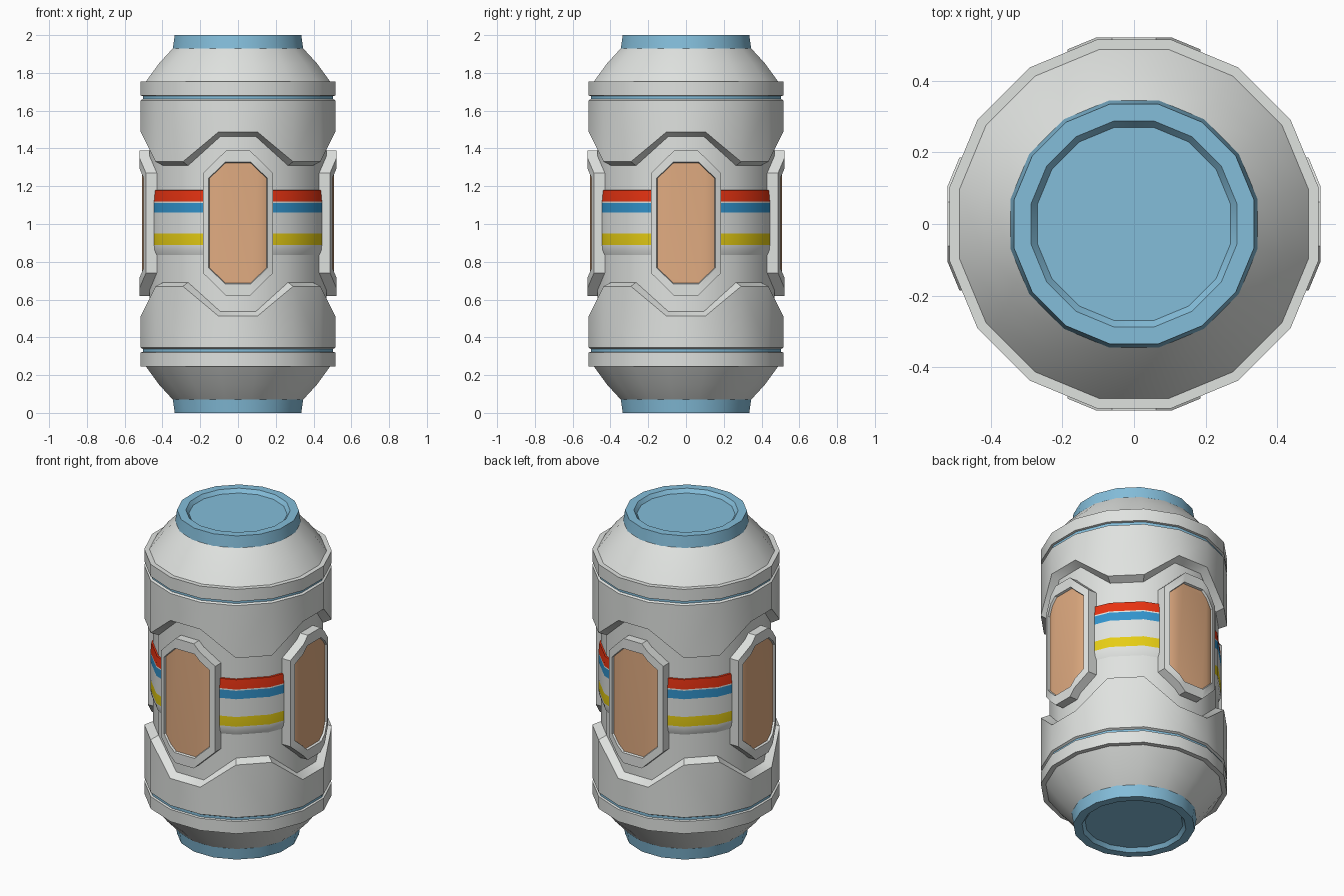
import bpy, bmesh, math

if "Cube" in bpy.data.objects:
    bpy.data.objects.remove(bpy.data.objects["Cube"])

SIDES = 16
STEP = 2 * math.pi / SIDES
COS = math.cos(STEP / 2)
SLOPE = math.tan(STEP)


def material(name, rgb):
    m = bpy.data.materials.new(name)
    m.diffuse_color = (*rgb, 1)
    m.use_nodes = True
    m.node_tree.nodes["Principled BSDF"].inputs["Base Color"].default_value = m.diffuse_color
    return m


GREY = material("light_grey", (0.74, 0.76, 0.74))
BLUE = material("pale_blue", (0.23, 0.51, 0.70))
TAN = material("tan_window", (0.75, 0.41, 0.22))
RED = material("red_stripe", (0.82, 0.034, 0.006))
DEEP = material("deep_blue_stripe", (0.032, 0.296, 0.61))
YELLOW = material("yellow_stripe", (0.79, 0.61, 0.007))


def finish(name, bm, mats):
    me = bpy.data.meshes.new(name)
    bm.to_mesh(me)
    bm.free()
    for m in mats:
        me.materials.append(m)
    ob = bpy.data.objects.new(name, me)
    bpy.context.collection.objects.link(ob)
    bpy.ops.object.select_all(action='DESELECT')
    ob.select_set(True)
    bpy.context.view_layer.objects.active = ob
    bpy.ops.object.shade_smooth_by_angle(angle=math.radians(28))
    return ob


def lathe(name, rings, mats, seg_mats=None, cap=False, flip=False):
    """Sweep (apothem, z) rings from top to bottom; z may depend on the side index."""
    bm = bmesh.new()
    loops = []
    for a, z in rings:
        loop = []
        for k in range(SIDES):
            t = (k + 0.5) * STEP
            h = z(k) if callable(z) else z
            loop.append(bm.verts.new((a / COS * math.cos(t), a / COS * math.sin(t),
                                      2 - h if flip else h)))
        loops.append(loop)
    if cap:
        bm.faces.new(loops[0])
    for i in range(len(loops) - 1):
        up, lo = loops[i], loops[i + 1]
        for k in range(SIDES):
            n = (k + 1) % SIDES
            f = bm.faces.new((lo[k], lo[n], up[n], up[k]))
            f.material_index = seg_mats[i] if seg_mats else 0
    if flip:
        bmesh.ops.reverse_faces(bm, faces=bm.faces)
    return finish(name, bm, mats)


def rim(high, low):
    # notched edge: high over each window, low between windows
    return lambda k: high if k % 4 in (0, 3) else low


# End caps and notched housings, mirrored top and bottom
for end, flip in (("top", False), ("bottom", True)):
    lathe(end + "_cap", [(0.27, 1.978), (0.287, 2.0), (0.335, 2.0), (0.345, 1.93), (0.30, 1.92)],
          [BLUE], cap=True, flip=flip)
    lathe(end + "_housing",
          [(0.30, 1.93), (0.345, 1.93), (0.418, 1.85), (0.487, 1.755), (0.515, 1.755),
           (0.515, 1.68), (0.503, 1.677), (0.503, 1.662), (0.515, 1.655),
           (0.515, rim(1.488, 1.33)), (0.465, rim(1.462, 1.308))],
          [GREY, BLUE], [0, 0, 0, 0, 0, 0, 1, 0, 0, 0], flip=flip)

# Inner core
lathe("core", [(0.468, 1.6), (0.468, 0.4)], [GREY])

# Striped band
lathe("striped_band",
      [(0.466, 1.181), (0.476, 1.178), (0.481, 1.12), (0.481, 1.112), (0.481, 1.06), (0.481, 0.95),
       (0.481, 0.89), (0.478, 0.86), (0.466, 0.83)],
      [GREY, RED, DEEP, YELLOW], [1, 1, 0, 2, 0, 3, 0, 0])


def octagon(w, tw, h, ch):
    # half width, half top width, half height, corner height
    return [(w, -ch), (w, ch), (tw, h), (-tw, h), (-w, ch), (-w, -ch), (-tw, -h), (tw, -h)]


def window(name, angle):
    """Framed octagonal window bent around the facets of the body."""
    outer = octagon(0.185, 0.062, 0.385, 0.265)
    inner = octagon(0.155, 0.068, 0.322, 0.238)
    pane = octagon(0.152, 0.066, 0.318, 0.236)
    bm = bmesh.new()
    loops = [[bm.verts.new((x, -d, z + 1.005)) for x, z in pts]
             for pts, d in ((outer, 0.44), (outer, 0.521), (inner, 0.521), (pane, 0.508))]
    for a, b in zip(loops, loops[1:]):
        for k in range(8):
            n = (k + 1) % 8
            bm.faces.new((a[k], a[n], b[n], b[k]))
    bm.faces.new(loops[-1]).material_index = 1
    edge = 0.104
    for x in (-edge, edge):
        bmesh.ops.bisect_plane(bm, geom=bm.verts[:] + bm.edges[:] + bm.faces[:],
                               plane_co=(x, 0, 0), plane_no=(1, 0, 0))
    for v in bm.verts:
        v.co.y += SLOPE * max(0, abs(v.co.x) - edge)
    ob = finish(name, bm, [GREY, TAN])
    ob.rotation_euler.z = angle


# Four windows around the body
for i, side in enumerate(("front", "right", "back", "left")):
    window(side + "_window", i * math.pi / 2)
